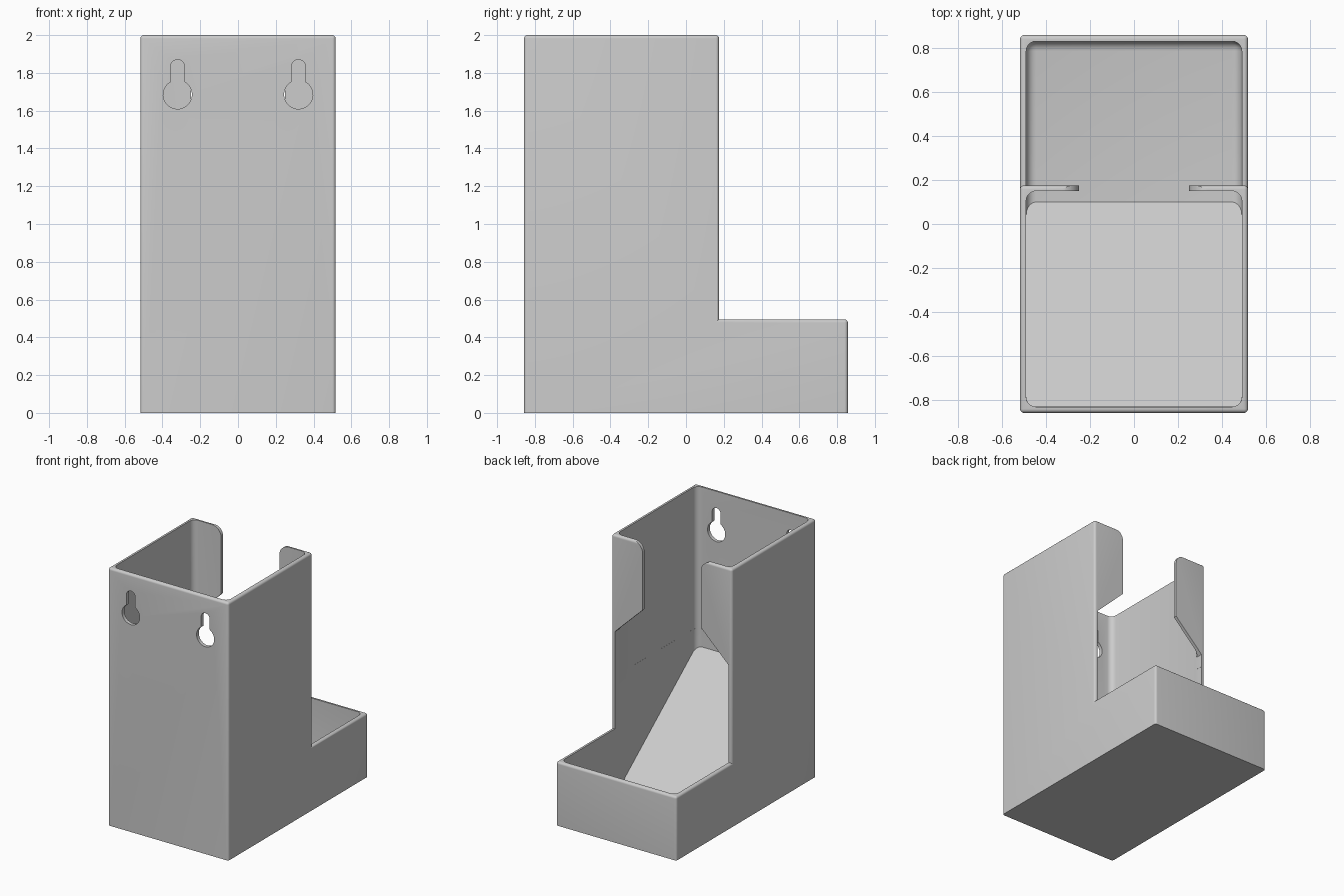
import bpy, bmesh, math
from mathutils import Matrix, Vector

if "Cube" in bpy.data.objects:
    bpy.data.objects.remove(bpy.data.objects["Cube"])

W, D, H = 0.517, 0.857, 2.0      # half width, half depth, height
STEP_Y, STEP_Z = 0.175, 0.495    # where the tower drops to the tray
WALL, RIM = 0.028, 0.018
IX, IY = W - WALL, D - WALL      # inner half sizes
FLOOR = 0.03

grey = bpy.data.materials.new("light grey plastic")
grey.use_nodes = True
colour = (0.6, 0.6, 0.6, 1)
grey.diffuse_color = colour
grey.node_tree.nodes["Principled BSDF"].inputs["Base Color"].default_value = colour


def prism(name, profile, axis, start, end, rounding=0, rule=None, segments=5):
    """Extrude a profile, (y, z) along x or (x, z) along y, then round the edges picked by rule."""
    place = (lambda a, b: (start, a, b)) if axis == "x" else (lambda a, b: (a, start, b))
    offset = Vector((end - start, 0, 0)) if axis == "x" else Vector((0, end - start, 0))
    bm = bmesh.new()
    face = bm.faces.new([bm.verts.new(place(a, b)) for a, b in profile])
    grown = bmesh.ops.extrude_face_region(bm, geom=[face], use_keep_orig=True)
    bmesh.ops.translate(bm, vec=offset,
                        verts=[v for v in grown["geom"] if isinstance(v, bmesh.types.BMVert)])
    bmesh.ops.recalc_face_normals(bm, faces=bm.faces)
    if rule:
        bmesh.ops.bevel(bm, geom=[e for e in bm.edges if rule(e)], offset=rounding,
                        segments=segments, profile=0.5, affect="EDGES")
    mesh = bpy.data.meshes.new(name)
    bm.to_mesh(mesh)
    bm.free()
    mesh.materials.append(grey)
    obj = bpy.data.objects.new(name, mesh)
    bpy.context.collection.objects.link(obj)
    return obj


def box(name, y0, y1, z0, z1, x, rounding, rule):
    return prism(name, [(y0, z0), (y1, z0), (y1, z1), (y0, z1)], "x", -x, x, rounding, rule)


def arc(cx, cz, r, a0, a1, n=8):
    return [(cx + r * math.cos(math.radians(a0 + (a1 - a0) * i / n)),
             cz + r * math.sin(math.radians(a0 + (a1 - a0) * i / n))) for i in range(n + 1)]


def activate(obj):
    bpy.ops.object.select_all(action="DESELECT")
    obj.select_set(True)
    bpy.context.view_layer.objects.active = obj


def cut(obj, cutter):
    cutter.hide_render = True
    mod = obj.modifiers.new("cut", "BOOLEAN")
    mod.object, mod.operation, mod.solver = cutter, "DIFFERENCE", "EXACT"
    activate(obj)
    bpy.ops.object.modifier_apply(modifier=mod.name)
    bpy.data.objects.remove(cutter)


def vertical(e):
    a, b = (v.co for v in e.verts)
    return abs(a.z - b.z) > 0.1 and (a - b).xy.length < 0.001


def outer_edge(e):
    on_base = all(v.co.z < 0.001 for v in e.verts)
    return e.is_convex and not on_base


def vertical_or_floor(e):
    return vertical(e) or all(v.co.z < FLOOR + 0.001 for v in e.verts)


# Dispenser shell: tall tower with a low tray behind it
shell = prism("dispenser_shell",
              [(-D, 0), (D, 0), (D, STEP_Z), (STEP_Y, STEP_Z), (STEP_Y, H), (-D, H)],
              "x", -W, W, RIM, outer_edge)

# Hollow the tray and the tower
cut(shell, box("tray_cavity", -IY, IY, FLOOR, 1.15, IX, 0.045, vertical_or_floor))
cut(shell, box("tower_cavity", -IY - 0.0005, STEP_Y - 0.025, 0.9, H + 0.3,
               IX + 0.0005, 0.045, vertical))

# Opening in the tower's back, leaving two retaining tabs
tab_x, tab_r, open_x = 0.25, 0.08, IX - 0.001
half = [(open_x, 0.8), (open_x, 1.25), (tab_x, 1.48)]
half += arc(tab_x + tab_r, H - tab_r, tab_r, 180, 90) + [(tab_x + tab_r, H + 0.2)]
mirrored = [(-x, z) for x, z in reversed(half)]
cut(shell, prism("back_opening", half + mirrored, "y", 0.08, 0.4))

# Keyhole hangers in the front wall
for side in (-1, 1):
    cx, hole_z, hole_r, slot_r = side * 0.32, 1.685, 0.076, 0.037
    spread = math.degrees(math.acos(slot_r / hole_r))
    outline = arc(cx, hole_z, hole_r, 180 - spread, 360 + spread, 28)
    outline += arc(cx, 1.87 - slot_r, slot_r, 0, 180, 14)
    cut(shell, prism("keyhole", outline, "y", -D - 0.1, -IY + 0.1))

activate(shell)
bpy.ops.object.shade_smooth_by_angle(angle=math.radians(30))

# Sloping ramp, its sides sunk into the walls
sink = 0.012
slope = 0.785
foot = 0.1
ramp = prism("feed_ramp",
             [(-IY - sink, FLOOR - sink), (foot + sink / slope, FLOOR - sink),
              (-IY - sink, FLOOR + slope * (foot + IY + sink))],
             "x", -IX - sink, IX + sink)
